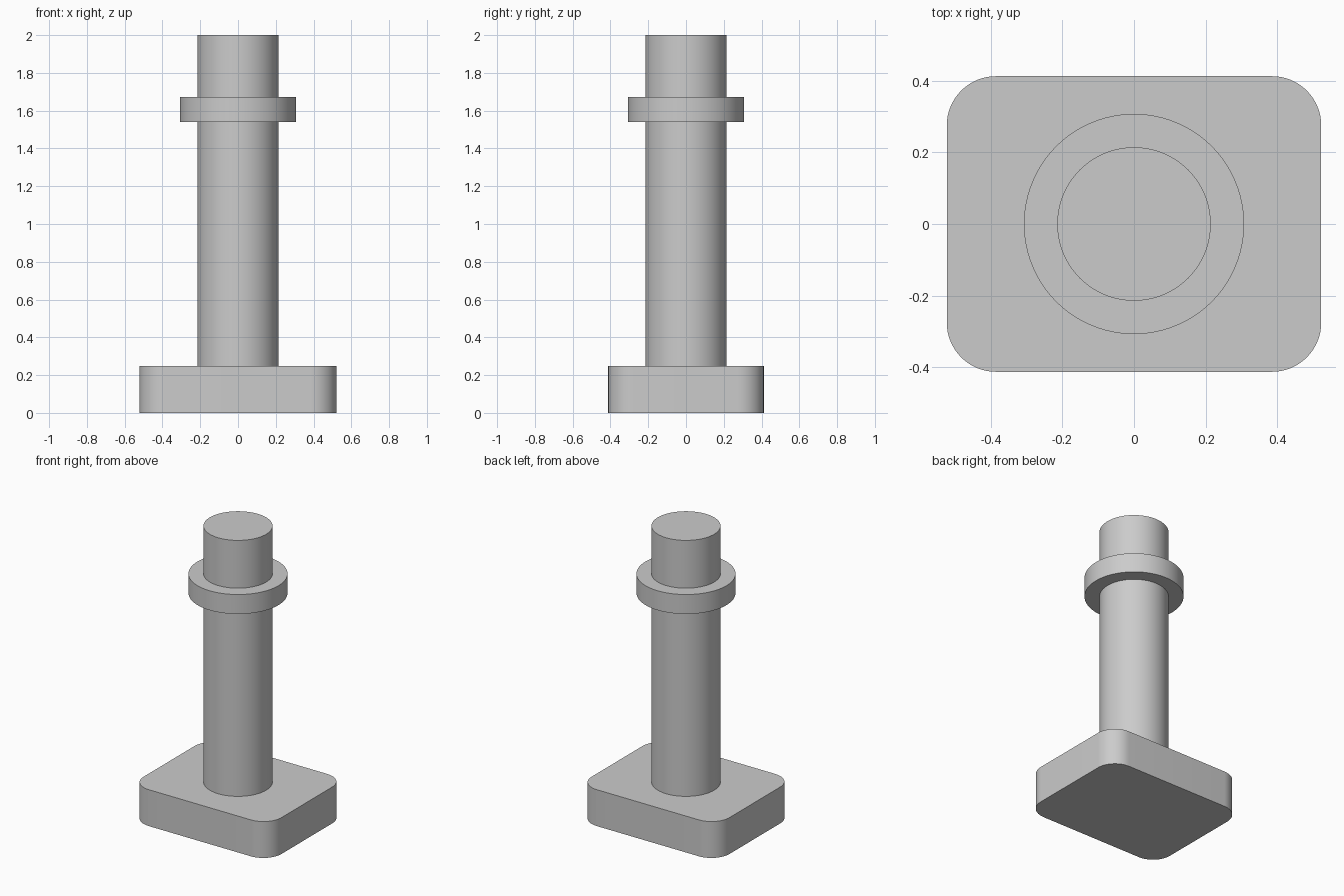
import bpy
import bmesh
import math

SEGMENTS = 96
BASE_TOP = 0.249

cube = bpy.data.objects.get("Cube")
if cube:
    bpy.data.objects.remove(cube, do_unlink=True)

# Single plain grey
grey = bpy.data.materials.new("plain grey")
grey.use_nodes = True
colour = (0.6, 0.6, 0.6, 1.0)
grey.diffuse_color = colour
grey.node_tree.nodes["Principled BSDF"].inputs["Base Color"].default_value = colour


def finish(name, bm):
    """Turn a bmesh into a smooth-shaded object with sharp edges kept."""
    bmesh.ops.recalc_face_normals(bm, faces=bm.faces)
    mesh = bpy.data.meshes.new(name)
    bm.to_mesh(mesh)
    bm.free()
    mesh.materials.append(grey)
    obj = bpy.data.objects.new(name, mesh)
    bpy.context.collection.objects.link(obj)
    bpy.ops.object.select_all(action="DESELECT")
    obj.select_set(True)
    bpy.context.view_layer.objects.active = obj
    bpy.ops.object.shade_smooth_by_angle(angle=math.radians(30))
    return obj


def rounded_block(name, half_x, half_y, height, radius, steps=16):
    """Extrude a rectangle with rounded corners up from the floor."""
    bm = bmesh.new()
    outline = []
    for corner, (sx, sy) in enumerate([(1, 1), (-1, 1), (-1, -1), (1, -1)]):
        for i in range(steps + 1):
            a = (corner + i / steps) * math.pi / 2
            outline.append(bm.verts.new((sx * (half_x - radius) + radius * math.cos(a),
                                         sy * (half_y - radius) + radius * math.sin(a), 0)))
    floor = bm.faces.new(outline)
    top = bmesh.ops.extrude_face_region(bm, geom=[floor], use_keep_orig=True)["geom"]
    verts = [g for g in top if isinstance(g, bmesh.types.BMVert)]
    bmesh.ops.translate(bm, verts=verts, vec=(0, 0, height))
    return finish(name, bm)


def turned(name, profile):
    """Revolve (radius, z) points about z and cap both ends."""
    bm = bmesh.new()
    rings = []
    for r, z in profile:
        angles = [2 * math.pi * i / SEGMENTS for i in range(SEGMENTS)]
        rings.append([bm.verts.new((r * math.cos(a), r * math.sin(a), z)) for a in angles])
    for low, high in zip(rings, rings[1:]):
        for i in range(SEGMENTS):
            j = (i + 1) % SEGMENTS
            bm.faces.new((low[i], low[j], high[j], high[i]))
    bm.faces.new(rings[0])
    bm.faces.new(rings[-1])
    return finish(name, bm)


# Rounded rectangular foot
rounded_block("base_block", 0.522, 0.412, BASE_TOP, 0.137)

# Round post with a flange near its top
SHAFT, FLANGE = 0.214, 0.307
turned("flanged_post", [(SHAFT, BASE_TOP), (SHAFT, 1.54), (FLANGE, 1.54),
                        (FLANGE, 1.673), (SHAFT, 1.673), (SHAFT, 2.0)])
